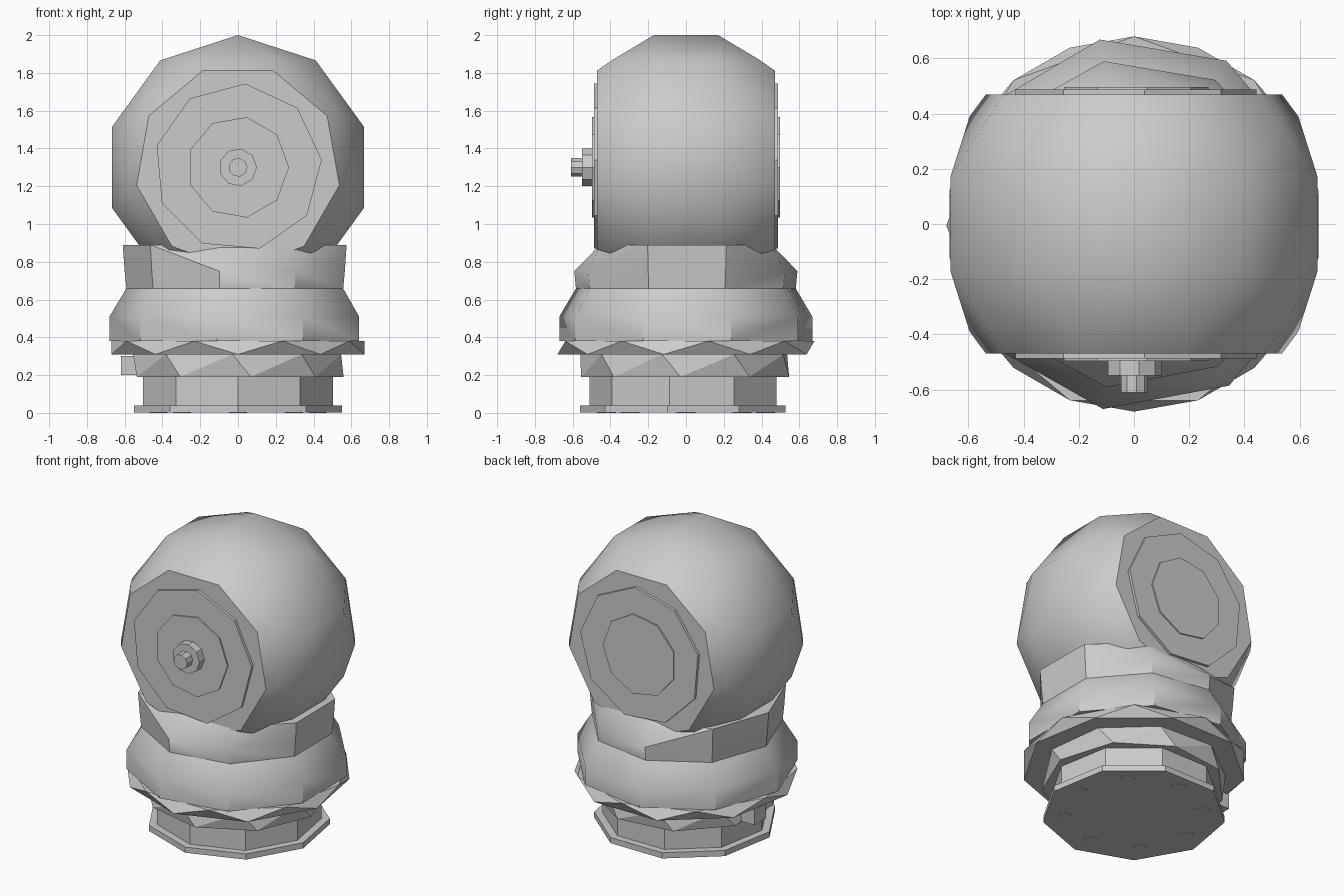
import bpy, bmesh
from math import sin, cos, pi, radians
from mathutils import Vector

if "Cube" in bpy.data.objects:
    bpy.data.objects.remove(bpy.data.objects["Cube"], do_unlink=True)

grey = bpy.data.materials.new("plain_grey")
grey.use_nodes = True
colour = (0.6, 0.6, 0.6, 1)
grey.diffuse_color = colour
grey.node_tree.nodes["Principled BSDF"].inputs["Base Color"].default_value = colour


def flat_ring(r, z, turn=-90, n=9, ymax=9):
    """Level polygon, optionally flattened front and back."""
    out = []
    for i in range(n):
        a = radians(turn) + 2 * pi * i / n
        out.append(Vector((r * cos(a), max(-ymax, min(ymax, r * sin(a))), z)))
    return out


def upright_ring(r, y, turn=-90, n=9, z=1.3):
    """Polygon facing the front."""
    angles = [radians(turn) + 2 * pi * i / n for i in range(n)]
    return [Vector((r * cos(a), y, z + r * sin(a))) for a in angles]


def hull(name, *rings, smooth=35):
    """Convex part wrapped around its cross-sections."""
    bm = bmesh.new()
    for ring in rings:
        for p in ring:
            bm.verts.new(p)
    res = bmesh.ops.convex_hull(bm, input=bm.verts[:])
    loose = [v for v in bm.verts if not v.link_faces]
    bmesh.ops.delete(bm, geom=loose, context='VERTS')
    bmesh.ops.dissolve_limit(bm, angle_limit=radians(0.5), verts=bm.verts[:], edges=bm.edges[:])
    bmesh.ops.recalc_face_normals(bm, faces=bm.faces[:])
    me = bpy.data.meshes.new(name)
    bm.to_mesh(me)
    bm.free()
    me.materials.append(grey)
    ob = bpy.data.objects.new(name, me)
    bpy.context.collection.objects.link(ob)
    bpy.ops.object.select_all(action='DESELECT')
    ob.select_set(True)
    bpy.context.view_layer.objects.active = ob
    bpy.ops.object.shade_smooth_by_angle(angle=radians(smooth))
    return ob


# Foot and short stem
hull("base_flange", flat_ring(0.56, 0.002), flat_ring(0.56, 0.04))
hull("base_stem", flat_ring(0.51, 0.03), flat_ring(0.51, 0.2))
for i, p in enumerate(flat_ring(0.42, 0, turn=0, n=8)):
    hull(f"base_stud_{i}", [p + q for q in flat_ring(0.05, 0, n=10)],
         [p + q for q in flat_ring(0.05, 0.01, n=10)])

# Twisted collar with its side lug
hull("collar", flat_ring(0.56, 0.19, turn=-83), flat_ring(0.56, 0.31, turn=-93), smooth=20)
hull("collar_lug", *[[Vector((x, y, z)) for x in (-0.62, -0.5) for y in (0.04, 0.16)]
                     for z in (0.2, 0.3)])

# Faceted rim and skirt
hull("faceted_rim", flat_ring(0.68, 0.31, turn=-90), flat_ring(0.68, 0.38, turn=90), smooth=10)
TURN = -99.5
hull("skirt", flat_ring(0.68, 0.38, TURN), flat_ring(0.68, 0.51, TURN), flat_ring(0.59, 0.66, TURN))

# Neck, pinched front and back where it meets the head
hull("neck", flat_ring(0.59, 0.65, TURN), flat_ring(0.6, 0.75, TURN),
     flat_ring(0.61, 0.89, TURN, ymax=0.455))

# Head: round drum with flat front and back
hull("head",
     upright_ring(0.545, -0.47), upright_ring(0.605, -0.39),
     upright_ring(0.7, -0.17, n=10), upright_ring(0.7, 0.17, n=10),
     upright_ring(0.605, 0.39), upright_ring(0.545, 0.47))

# Stepped discs on both faces
for side, name in ((-1, "front"), (1, "back")):
    hull(f"{name}_outer_disc", upright_ring(0.445, side * 0.46, turn=5),
         upright_ring(0.445, side * 0.488, turn=5))
    hull(f"{name}_inner_disc", upright_ring(0.27, side * 0.46, turn=0),
         upright_ring(0.27, side * 0.497, turn=0))

# Front knob
hull("knob_hub", upright_ring(0.1, -0.48, turn=0), upright_ring(0.1, -0.55, turn=0))
hull("knob_stem", upright_ring(0.05, -0.54, turn=0), upright_ring(0.05, -0.61, turn=0))
